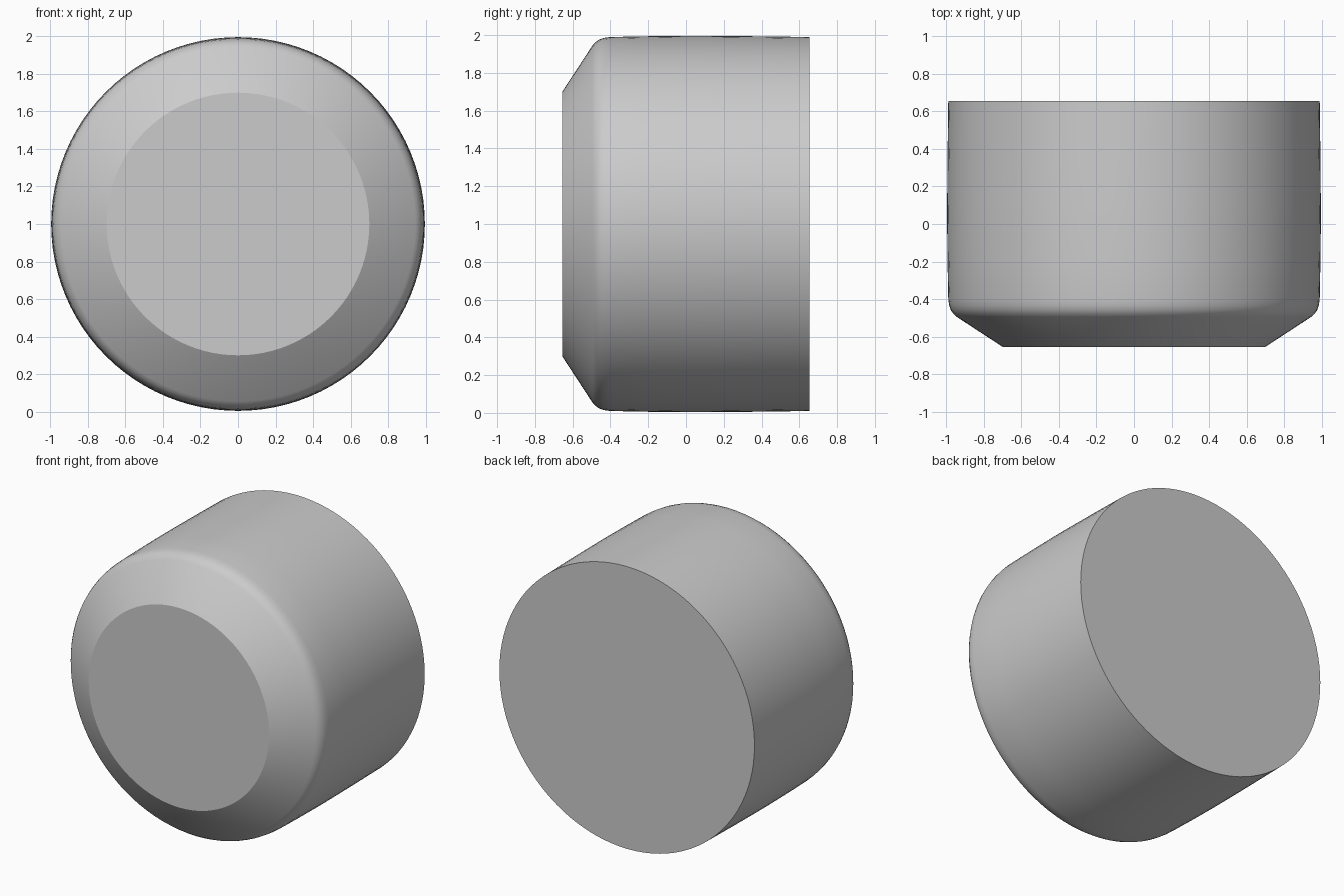
import bpy, bmesh
from math import sin, cos, tau

if "Cube" in bpy.data.objects:
    bpy.data.objects.remove(bpy.data.objects["Cube"])

SIDES = 96

# Half profile (radius, y): small front face, chamfer, rounded shoulder, faintly bulged barrel
profile = [(0.70, -0.655), (0.945, -0.495), (0.962, -0.48), (0.976, -0.46),
           (0.985, -0.435), (0.990, -0.40), (0.994, -0.20), (0.996, 0.0),
           (0.996, 0.10), (0.994, 0.35), (0.990, 0.655)]

# Lathe the profile round the y axis
bm = bmesh.new()
rings = []
for r, y in profile:
    rings.append([bm.verts.new((r * cos(tau * i / SIDES), y, 1 + r * sin(tau * i / SIDES)))
                  for i in range(SIDES)])
for a, b in zip(rings, rings[1:]):
    for i in range(SIDES):
        j = (i + 1) % SIDES
        bm.faces.new((a[i], a[j], b[j], b[i]))

# Flat end caps
bm.faces.new(rings[0])
bm.faces.new(rings[-1])
bmesh.ops.recalc_face_normals(bm, faces=bm.faces[:])

mesh = bpy.data.meshes.new("rounded_knob")
bm.to_mesh(mesh)
bm.free()
knob = bpy.data.objects.new("rounded_knob", mesh)
bpy.context.collection.objects.link(knob)

# Smooth barrel with crisp cap edges
bpy.context.view_layer.objects.active = knob
knob.select_set(True)
bpy.ops.object.shade_smooth_by_angle(angle=0.5)
